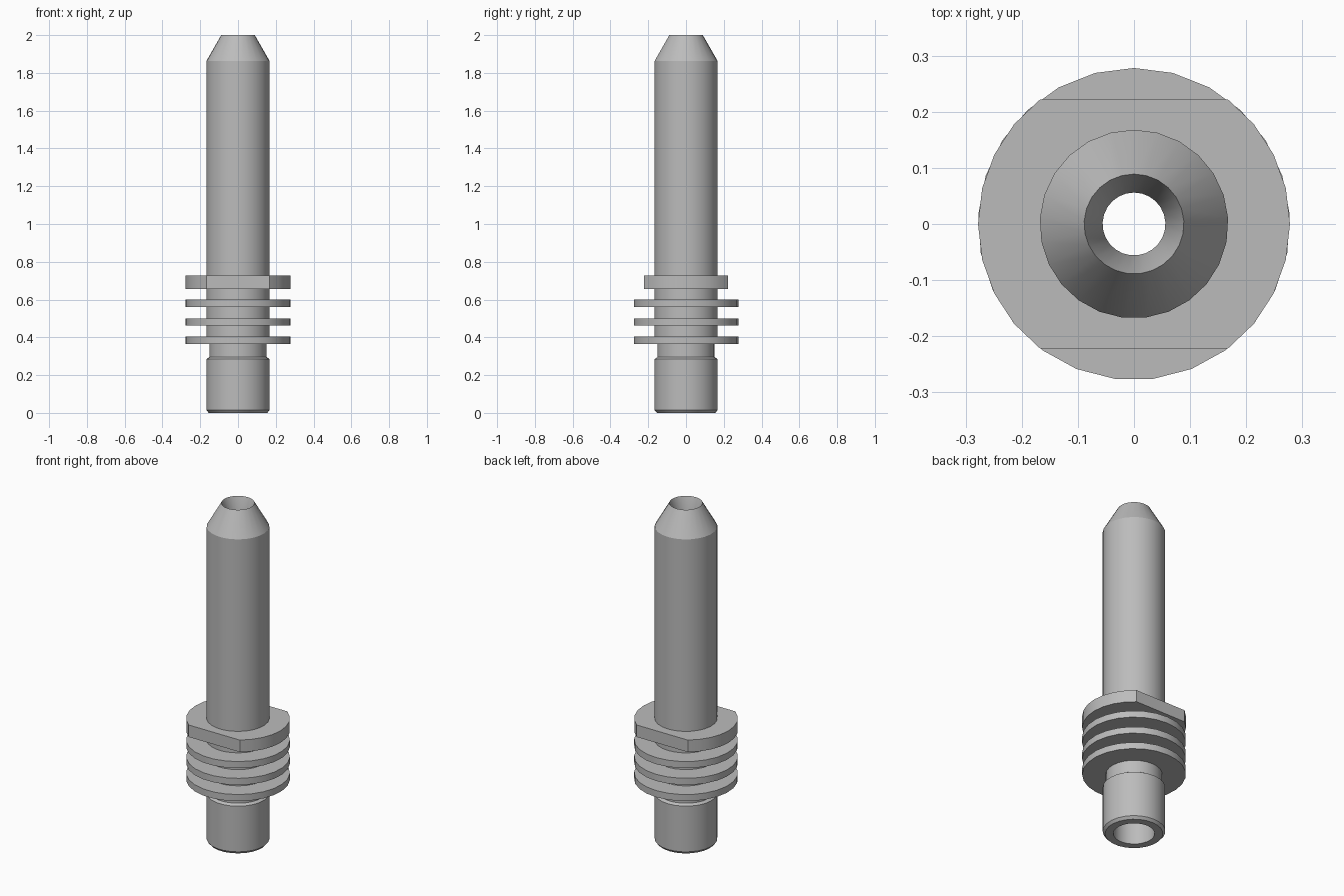
import bpy, bmesh
from math import sin, cos, pi, asin, radians

cube = bpy.data.objects.get("Cube")
if cube:
    bpy.data.objects.remove(cube, do_unlink=True)

SIDES = 25
FIN_R = 0.278
CORE_R = 0.168
BORE_R = 0.056

steel = bpy.data.materials.new("steel grey")
steel.use_nodes = True
grey = (0.5, 0.5, 0.5, 1)
steel.diffuse_color = grey
steel.node_tree.nodes["Principled BSDF"].inputs["Base Color"].default_value = grey


def round_angles():
    """Even steps around the axis, starting at the back."""
    return [pi / 2 + 2 * pi * i / SIDES for i in range(SIDES)]


def closed_loft(name, profile, angles):
    """Sweep a closed (radius, height) profile around the axis."""
    bm = bmesh.new()
    rings = [[bm.verts.new((r * cos(a), r * sin(a), z)) for r, z in profile]
             for a in angles]
    n = len(profile)
    for i, ring in enumerate(rings):
        nxt = rings[(i + 1) % len(rings)]
        for j in range(n):
            k = (j + 1) % n
            bm.faces.new((ring[j], nxt[j], nxt[k], ring[k]))
    bmesh.ops.recalc_face_normals(bm, faces=bm.faces)
    mesh = bpy.data.meshes.new(name)
    bm.to_mesh(mesh)
    bm.free()
    mesh.materials.append(steel)
    obj = bpy.data.objects.new(name, mesh)
    bpy.context.collection.objects.link(obj)
    bpy.ops.object.select_all(action='DESELECT')
    obj.select_set(True)
    bpy.context.view_layer.objects.active = obj
    bpy.ops.object.shade_smooth_by_angle(angle=radians(25))
    return obj


# Hollow tube: outside going up, then the bore going down
tube_profile = [
    (0.155, 0), (CORE_R, 0.015), (CORE_R, 0.285), (0.152, 0.295),
    (0.152, 0.37), (CORE_R, 0.37), (CORE_R, 1.862), (0.089, 2.0),
    (BORE_R, 1.9), (BORE_R, 0.9), (0.111, 0.85), (0.111, 0),
]
closed_loft("tube", tube_profile, round_angles())


def ring_profile(low, high):
    inner = CORE_R - 0.02
    return [(inner, low), (FIN_R, low), (FIN_R, high), (inner, high)]


# Three thin cooling fins
for i, low in enumerate((0.366, 0.462, 0.561)):
    closed_loft(f"cooling_fin_{i + 1}", ring_profile(low, low + 0.039), round_angles())

# Thicker collar with wrench flats at front and back
FLAT_Y = 0.222
half = asin(FLAT_Y / FIN_R)
STEPS = 8
collar_angles = []
for side in (0, pi):
    collar_angles += [side - half + 2 * half * i / STEPS for i in range(STEPS + 1)]
closed_loft("wrench_collar", ring_profile(0.656, 0.727), collar_angles)
